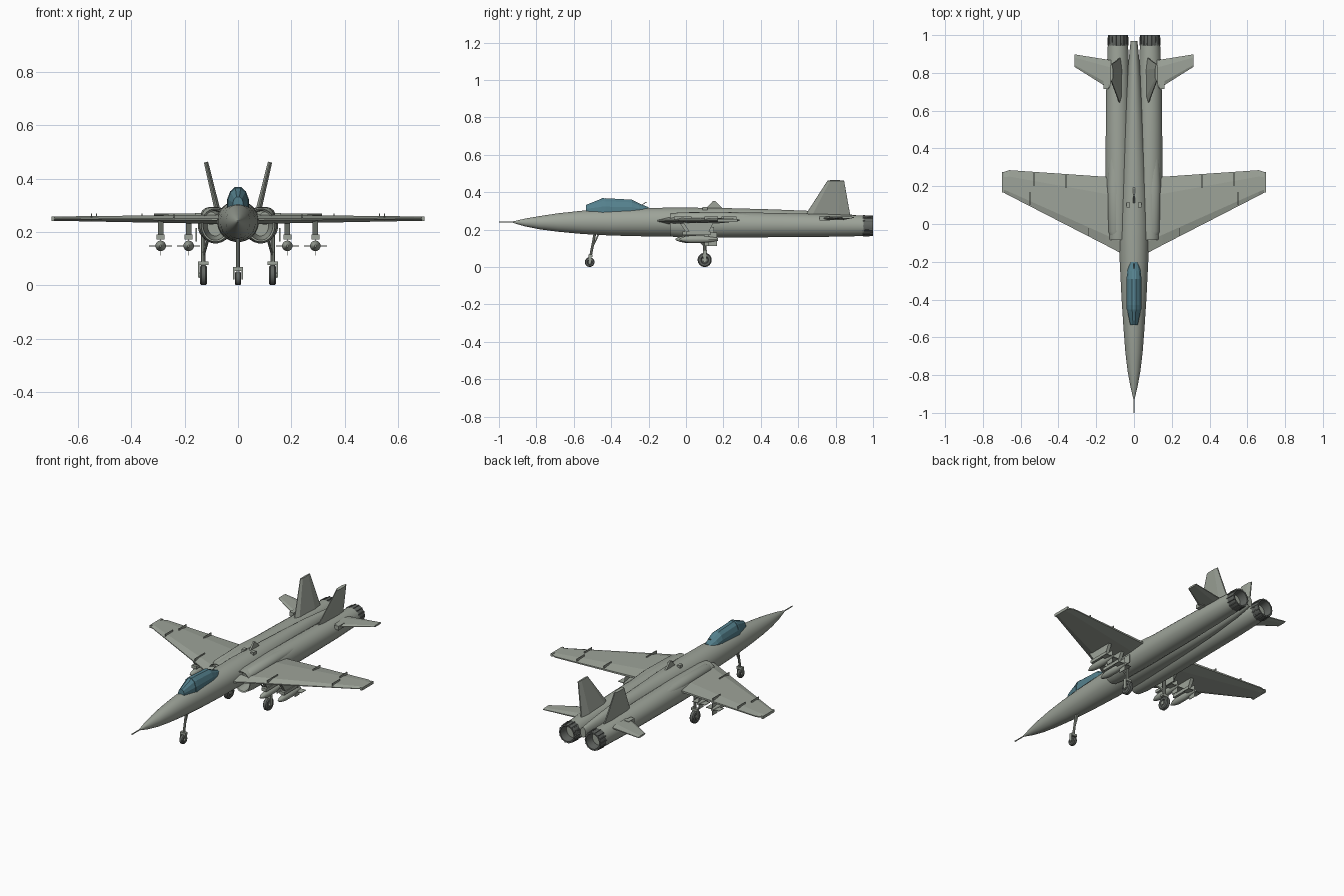
import bpy, bmesh, math
from mathutils import Vector

if "Cube" in bpy.data.objects:
    bpy.data.objects.remove(bpy.data.objects["Cube"])


def material(name, rgb):
    m = bpy.data.materials.new(name)
    m.diffuse_color = (*rgb, 1)
    m.use_nodes = True
    m.node_tree.nodes["Principled BSDF"].inputs["Base Color"].default_value = m.diffuse_color
    return m


PAINT = material("grey_green_paint", (0.34, 0.37, 0.32))
GLASS = material("canopy_glass", (0.09, 0.22, 0.27))
DARK = material("dark_metal", (0.12, 0.13, 0.12))


def finish(name, bm, mat, mirror, angle=30):
    bmesh.ops.recalc_face_normals(bm, faces=bm.faces)
    me = bpy.data.meshes.new(name)
    bm.to_mesh(me)
    bm.free()
    if angle:
        me.shade_smooth()
        me.set_sharp_from_angle(angle=math.radians(angle))
    me.materials.append(mat)
    ob = bpy.data.objects.new(name, me)
    bpy.context.collection.objects.link(ob)
    if mirror:
        ob.modifiers.new("mirror", 'MIRROR')
    return ob


def skin(name, rings, mat=PAINT, mirror=False, angle=30):
    """Join equal rings of points into a capped skin."""
    bm = bmesh.new()
    vs = [[bm.verts.new(p) for p in r] for r in rings]
    n = len(vs[0])
    for a, b in zip(vs, vs[1:]):
        for i in range(n):
            j = (i + 1) % n
            bm.faces.new((a[i], a[j], b[j], b[i]))
    bm.faces.new(vs[0])
    bm.faces.new(vs[-1])
    return finish(name, bm, mat, mirror, angle)


def loft(name, secs, n=24, d=(0, 1, 0), **kw):
    """Elliptical sections (centre, half width, half height) facing along d."""
    d = Vector(d).normalized()
    u = d.cross(Vector((0, 0, 1)))
    u = u.normalized() if u.length > 1e-3 else Vector((1, 0, 0))
    v = u.cross(d)
    rings = []
    for c, ra, rb in secs:
        rings.append([Vector(c) + u * ra * math.cos(2 * math.pi * (i + .5) / n)
                      + v * rb * math.sin(2 * math.pi * (i + .5) / n) for i in range(n)])
    return skin(name, rings, **kw)


def body(name, x, secs, **kw):
    """Loft along y from (y, z, half width, half height)."""
    return loft(name, [((x, y, z), a, b) for y, z, a, b in secs], **kw)


def rod(name, p, q, r, n=10, **kw):
    p, q = Vector(p), Vector(q)
    return loft(name, [(p, r, r), (q, r, r)], n, q - p, **kw)


def box(name, lo, hi, mat=PAINT, mirror=False):
    ring = lambda z: [(lo[0], lo[1], z), (hi[0], lo[1], z), (hi[0], hi[1], z), (lo[0], hi[1], z)]
    return skin(name, [ring(lo[2]), ring(hi[2])], mat, mirror, 0)


def panel(name, stations, normal, mirror=True):
    """Thin wing through stations (leading point, trailing point, thickness)."""
    nrm, rings = Vector(normal).normalized(), []
    for le, te, t in stations:
        le, te = Vector(le), Vector(te)
        prof = [(0, .2), (.15, 1), (.75, 1), (1, .35), (1, -.35), (.75, -1), (.15, -1), (0, -.2)]
        rings.append([le.lerp(te, s) + nrm * h * t / 2 for s, h in prof])
    return skin(name, rings, PAINT, mirror, 0)


# Fuselage, nose probe and canopy
body("fuselage", 0, [(-.925, .24, .004, .004), (-.86, .238, .019, .021), (-.78, .237, .034, .036),
     (-.68, .238, .046, .05), (-.55, .239, .056, .063), (-.4, .239, .066, .071),
     (-.2, .24, .076, .077), (0, .24, .079, .078), (.2, .24, .07, .076), (.45, .238, .056, .071),
     (.65, .238, .044, .063), (.85, .238, .03, .046), (.97, .24, .018, .03)], n=28)
rod("nose_probe", (0, -1, .24), (0, -.91, .24), .0035, 8)
body("canopy", 0, [(-.535, .303, .02, .03), (-.45, .306, .039, .062), (-.43, .306, .041, .064),
     (-.29, .306, .041, .056), (-.25, .303, .037, .038), (-.2, .3, .022, .02)],
     n=12, mat=GLASS, angle=0)
body("canopy_frame", 0, [(-.452, .306, .0405, .0645), (-.438, .306, .042, .0655)],
     n=12, mat=GLASS, angle=0)
rod("sensor_probe", (0, -.27, .312), (0, -.21, .348), .002, 6)

# Engine nacelles with open intakes, and hollow nozzles
body("engine_nacelle", .085, [(.05, .225, .03, .04), (-.08, .225, .046, .056), (-.085, .225, .053, .062),
     (-.03, .225, .06, .068), (.2, .226, .066, .069), (.5, .224, .065, .065), (.75, .222, .062, .061),
     (.95, .22, .054, .055)], mirror=True)
body("engine_nozzle", .085, [(.93, .22, .05, .05), (.945, .22, .054, .056), (1, .22, .051, .053),
     (1, .22, .043, .045), (.94, .22, .036, .038)], n=20, mat=DARK, mirror=True)
for i in range(14):
    a = 2 * math.pi * i / 14
    c, s = math.cos(a), math.sin(a)
    rod(f"nozzle_rib_{i}", (.085 + .053 * c, .945, .22 + .055 * s),
        (.085 + .05 * c, 1, .22 + .052 * s), .004, 5, mat=DARK, mirror=True)
# Raised fairing where nacelle meets the wing
body("nacelle_fairing", .1, [(-.08, .255, .02, .02), (-.04, .26, .036, .032), (.2, .265, .04, .03),
     (.45, .255, .03, .025)], n=16, mirror=True)

# Wings, tip rails and fences
panel("wing", [((.05, -.165, .247), (.05, .245, .247), .036), ((.15, -.112, .248), (.15, .25, .248), .032),
      ((.66, .15, .25), (.66, .285, .25), .017), ((.69, .166, .25), (.69, .275, .25), .016)], (0, 0, 1))
box("wing_tip_rail", (.688, .168, .242), (.7, .275, .258), mirror=True)
for i, (x, y0, y1) in enumerate([(.24, -.065, .03), (.55, .1, .17), (.36, .19, .26), (.53, .2, .27)]):
    box(f"wing_fence_{i}", (x - .002, y0, .245), (x + .002, y1, .27), mirror=True)

# Tail surfaces
panel("tailplane", [((.1, .7, .26), (.1, .865, .26), .02), ((.14, .722, .26), (.14, .87, .26), .018),
      ((.315, .832, .265), (.315, .898, .265), .01)], (0, 0, 1))
box("tailplane_hinge", (.135, .715, .248), (.162, .77, .272), mirror=True)
panel("tail_fin", [((.073, .63, .265), (.073, .88, .265), .022),
      ((.12, .757, .462), (.12, .845, .462), .016)], (.97, 0, -.24))

# Spine blade aerial and small vents
skin("blade_aerial", [[(x, .105, .31), (x, .145, .354), (x, .155, .354), (x, .2, .31)]
     for x in (-.005, .005)], angle=0)
box("spine_vent", (.022, .088, .29), (.04, .115, .322), mirror=True)


# Wheels, legs and gear doors
def wheel(name, x, y, r, w, mirror):
    loft(name, [((x + w * k, y, r), r * f, r * f) for k, f in
         ((-.35, .45), (-.5, .55), (-.5, .85), (-.3, 1), (.3, 1), (.5, .85), (.5, .55), (.35, .45))],
         20, (1, 0, 0), mat=DARK, mirror=mirror)
    rod(name + "_hub", (x - w * .55, y, r), (x + w * .55, y, r), r * .3, 12, mirror=mirror)


wheel("nose_wheel", 0, -.515, .026, .022, False)
rod("nose_leg", (0, -.51, .06), (0, -.485, .19), .007)
rod("nose_leg_brace", (0, -.505, .095), (0, -.465, .18), .004, 8)
box("nose_fork_bridge", (-.018, -.52, .054), (.018, -.5, .068))
box("nose_fork_side", (.013, -.52, .022), (.018, -.505, .06), mirror=True)
wheel("main_wheel", .13, .1, .038, .026, True)
rod("main_leg", (.13, .1, .08), (.13, .1, .2), .009, mirror=True)
box("main_fork_bridge", (.11, .09, .076), (.15, .112, .09), mirror=True)
box("main_fork_side", (.145, .09, .03), (.15, .11, .08), mirror=True)
rod("main_leg_brace", (.13, .1, .11), (.11, .04, .18), .005, 8, mirror=True)
box("main_gear_door", (.154, .05, .165), (.159, .15, .215), mirror=True)

# Pylons with finned stores
for tag, x, y in (("inner", .185, 0), ("outer", .29, .02)):
    skin(tag + "_pylon", [[(x + s, y - .04, .245), (x + s, y + .13, .245),
         (x + s, y + .1, .185), (x + s, y + .0, .185)] for s in (-.01, .01)], mirror=True, angle=0)
    box(tag + "_rack", (x - .015, y - .02, .172), (x + .015, y + .11, .19), mirror=True)
    body(tag + "_store", x, [(y - .055, .148, .004, .004), (y - .035, .148, .013, .013),
         (y, .148, .02, .02), (y + .07, .148, .02, .02), (y + .15, .148, .008, .008)],
         n=14, mirror=True)
    box(tag + "_store_flat_fin", (x - .043, y + .1, .1465), (x + .043, y + .145, .1495), mirror=True)
    box(tag + "_store_upright_fin", (x - .0015, y + .1, .112), (x + .0015, y + .145, .184), mirror=True)
